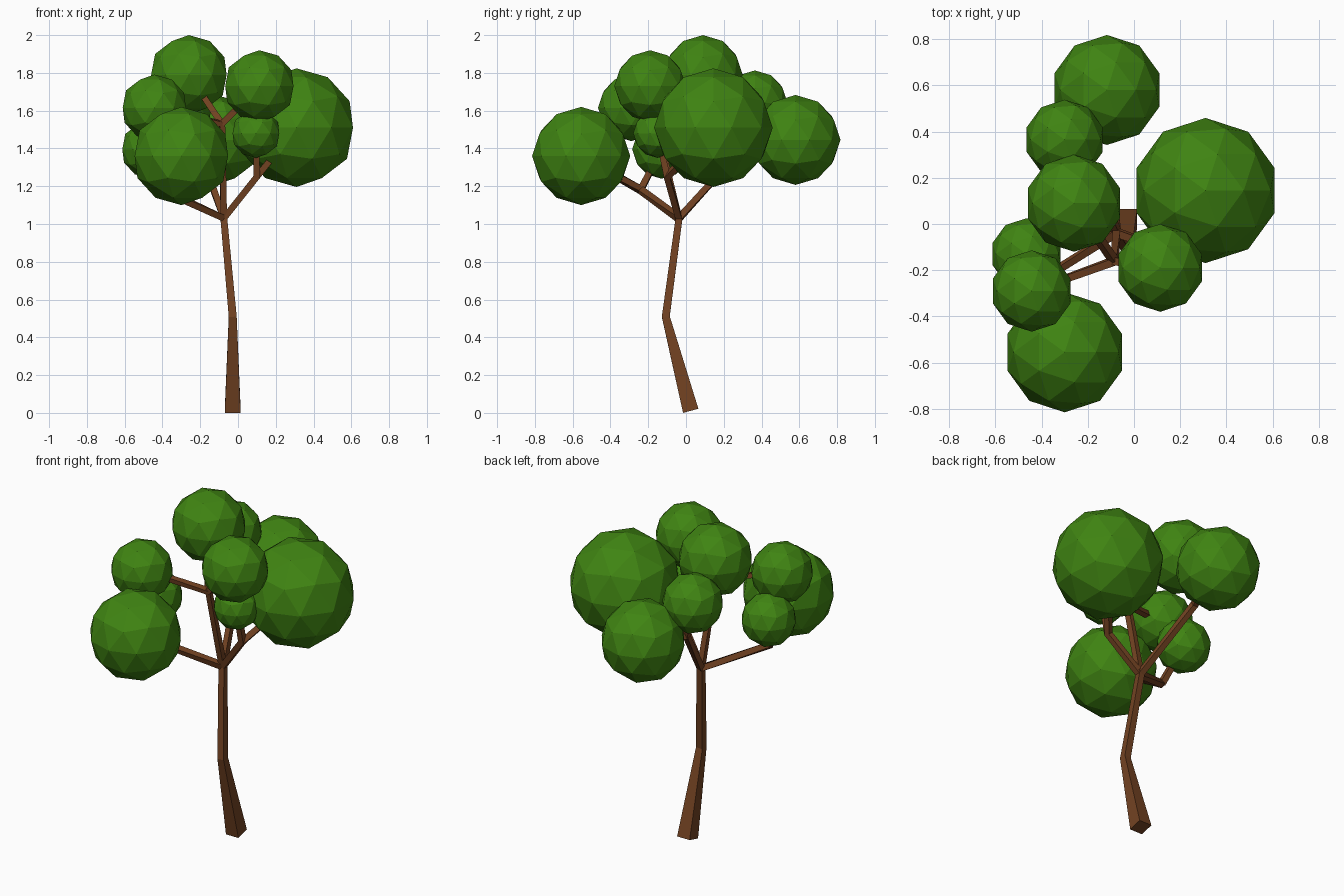
import bpy, bmesh
from mathutils import Vector

if "Cube" in bpy.data.objects:
    bpy.data.objects.remove(bpy.data.objects["Cube"])


def material(name, rgb):
    m = bpy.data.materials.new(name)
    m.diffuse_color = (*rgb, 1)
    m.use_nodes = True
    m.node_tree.nodes["Principled BSDF"].inputs["Base Color"].default_value = m.diffuse_color
    return m


BARK = material("bark", (0.17, 0.055, 0.016))
LEAF = material("leaf", (0.05, 0.23, 0.006))


def finish(name, bm, mat):
    bmesh.ops.recalc_face_normals(bm, faces=bm.faces)
    me = bpy.data.meshes.new(name)
    bm.to_mesh(me)
    bm.free()
    me.materials.append(mat)
    ob = bpy.data.objects.new(name, me)
    bpy.context.collection.objects.link(ob)
    return ob


def limb(name, points, halves):
    """Square, tapered tube swept along a path."""
    pts = [Vector(p) for p in points]
    bm = bmesh.new()
    rings = []
    for i, (p, h) in enumerate(zip(pts, halves)):
        t = Vector()
        if i > 0:
            t += (p - pts[i - 1]).normalized()
        if i < len(pts) - 1:
            t += (pts[i + 1] - p).normalized()
        t.normalize()
        u = Vector((0, 1, 0)).cross(t).normalized()
        v = t.cross(u)
        rings.append([bm.verts.new(p + u * a * h + v * b * h)
                      for a, b in ((1, 1), (-1, 1), (-1, -1), (1, -1))])
    for r, s in zip(rings, rings[1:]):
        for k in range(4):
            bm.faces.new((r[k], r[(k + 1) % 4], s[(k + 1) % 4], s[k]))
    bm.faces.new(rings[0])
    bm.faces.new(rings[-1])
    finish(name, bm, BARK)


# Leaf clumps: centre and radius
clumps = {
    "right_large": ((0.31, 0.145, 1.51), 0.314),
    "back": ((-0.117, 0.58, 1.445), 0.238),
    "front": ((-0.30, -0.555, 1.36), 0.26),
    "top": ((-0.26, 0.09, 1.79), 0.21),
    "back_left": ((-0.30, 0.365, 1.64), 0.173),
    "left_low": ((-0.465, -0.13, 1.395), 0.155),
    "left_high": ((-0.443, -0.29, 1.615), 0.176),
    "right_high": ((0.113, -0.19, 1.73), 0.19),
    "right_small": ((0.095, -0.15, 1.48), 0.13),
}
for name, (c, r) in clumps.items():
    bm = bmesh.new()
    bmesh.ops.create_icosphere(bm, subdivisions=2, radius=r)
    finish("leaves_" + name, bm, LEAF).location = c

# Trunk with one bend, ending at the fork
fork = (-0.075, -0.037, 1.03)
limb("trunk", [(-0.028, 0.025, 0.011), (-0.028, -0.107, 0.51), fork],
     [0.042, 0.021, 0.018])

# Each bough leaves the fork, and splits at its elbow into twigs
boughs = {
    "left": ((-0.40, -0.24, 1.18), ["front", "left_low"]),
    "middle": ((-0.085, -0.16, 1.53), ["left_high", "top", "right_high"]),
    "right": ((0.10, -0.10, 1.25), ["right_large", "right_small"]),
    "back": ((-0.20, 0.28, 1.38), ["back", "back_left"]),
}
for name, (elbow, ends) in boughs.items():
    for i, end in enumerate(ends):
        tip = clumps[end][0]
        if i == 0:
            limb("bough_" + name, [fork, elbow, tip], [0.017, 0.017, 0.015])
        else:
            limb("twig_" + end, [elbow, tip], [0.017, 0.015])
